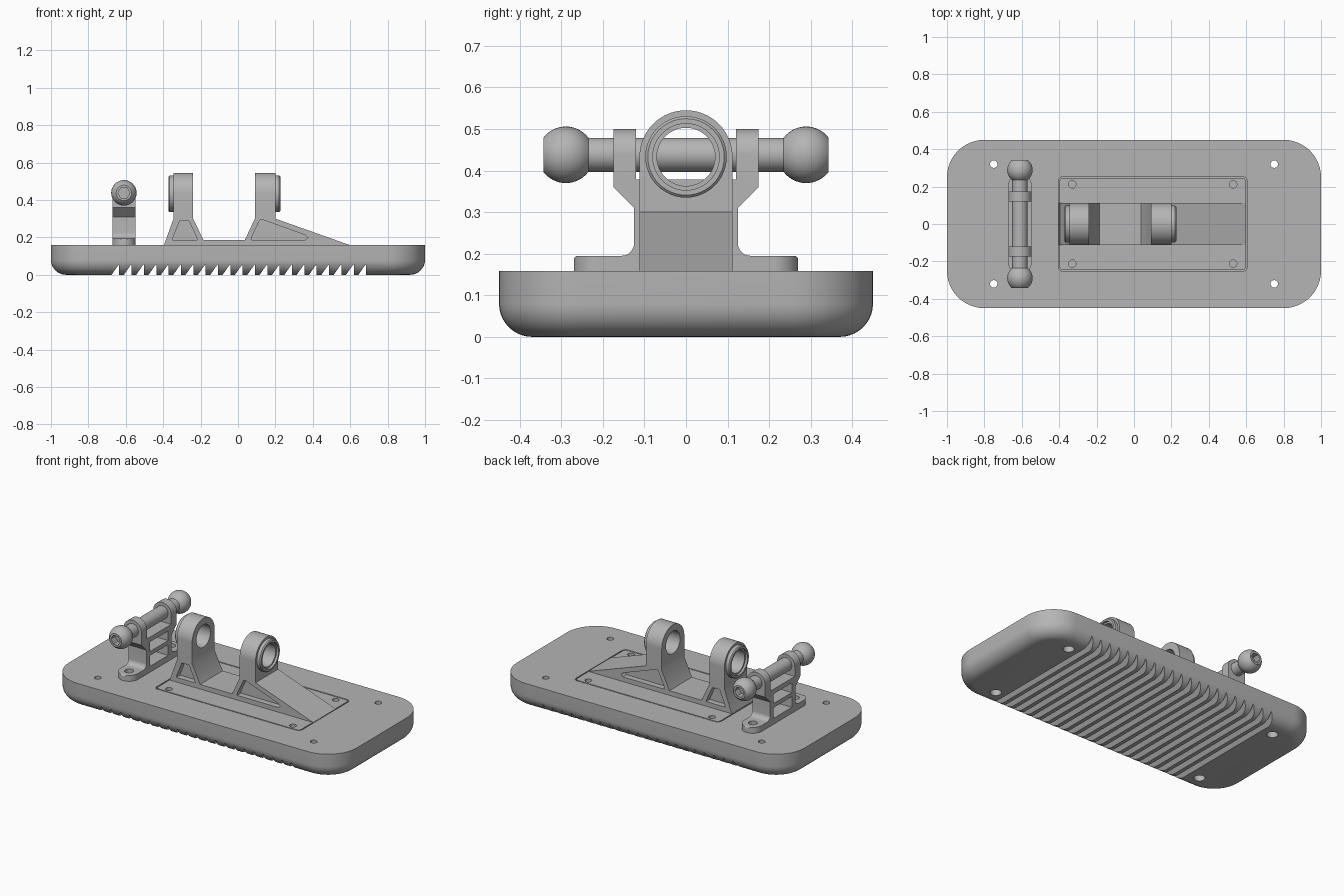
import bpy, bmesh, math
from mathutils import Matrix

if "Cube" in bpy.data.objects:
    bpy.data.objects.remove(bpy.data.objects["Cube"], do_unlink=True)

grey = bpy.data.materials.new("plain grey")
grey.use_nodes = True
COL = (0.46, 0.46, 0.46, 1)
grey.diffuse_color = COL
grey.node_tree.nodes["Principled BSDF"].inputs["Base Color"].default_value = COL

TOP = 0.158          # top of the base
BORE_Z = 0.433       # axis of the clevis bores
ROD_X, ROD_Z = -0.61, 0.438


def finish(name, bm):
    bmesh.ops.recalc_face_normals(bm, faces=bm.faces)
    me = bpy.data.meshes.new(name)
    bm.to_mesh(me)
    bm.free()
    me.materials.append(grey)
    ob = bpy.data.objects.new(name, me)
    bpy.context.collection.objects.link(ob)
    return ob


def arc(cx, cy, r, a0, a1, n=12):
    angles = [math.radians(a0 + (a1 - a0) * i / n) for i in range(n + 1)]
    return [(cx + r * math.cos(a), cy + r * math.sin(a)) for a in angles]


def rounded_rect(hx, hy, r, cx=0, n=12):
    pts = []
    for k, (sx, sy) in enumerate([(1, 1), (-1, 1), (-1, -1), (1, -1)]):
        pts += arc(cx + sx * (hx - r), sy * (hy - r), r, 90 * k, 90 * k + 90, n)
    return pts


def place(axis, u, v, w):
    return {"x": (w, u, v), "y": (u, w, v), "z": (u, v, w)}[axis]


def prism(name, outlines, axis, lo, hi):
    """Extrude one or more outlines along an axis."""
    bm = bmesh.new()
    for pts in outlines:
        a, b = [[bm.verts.new(place(axis, u, v, w)) for u, v in pts] for w in (lo, hi)]
        bm.faces.new(a)
        bm.faces.new(b)
        for i in range(len(pts)):
            j = (i + 1) % len(pts)
            bm.faces.new((a[i], a[j], b[j], b[i]))
    return finish(name, bm)


def cylinders(name, centres, r, axis, lo, hi, n=32):
    return prism(name, [arc(u, v, r, 0, 360, n)[:-1] for u, v in centres], axis, lo, hi)


def boolean(ob, tool, op="DIFFERENCE"):
    tool.hide_render = True
    mod = ob.modifiers.new("cut", "BOOLEAN")
    mod.object, mod.operation, mod.solver = tool, op, "EXACT"
    bpy.ops.object.select_all(action="DESELECT")
    bpy.context.view_layer.objects.active = ob
    ob.select_set(True)
    bpy.ops.object.modifier_apply(modifier=mod.name)
    bpy.data.objects.remove(tool, do_unlink=True)


def mirrored(half):
    return half + [(-u, v) for u, v in reversed(half)]


# Base: rounded slab with a filleted underside
bm = bmesh.new()
fillet = 0.08
levels = [(fillet - u, v) for u, v in arc(0, fillet, fillet, -90, 0, 10)] + [(0, TOP)]
rings = [[bm.verts.new((x, y, z)) for x, y in rounded_rect(1 - d, 0.45 - d, 0.2 - d)]
         for d, z in levels]
for a, b in zip(rings, rings[1:]):
    for i in range(len(a)):
        j = (i + 1) % len(a)
        bm.faces.new((a[i], a[j], b[j], b[i]))
bm.faces.new(rings[0])
bm.faces.new(rings[-1])
base = finish("base", bm)

# Saw-tooth grip grooves across the underside
pitch, right = 0.066, -0.635
teeth = [[(x - 0.055, -0.02), (x, -0.02), (x, 0.055), (x - 0.006, 0.05)]
         for x in (right + pitch * i for i in range(21))]
boolean(base, prism("groove_cutter", teeth, "y", -0.6, 0.6))

# Corner bolt holes, wider from below
corners = [(sx * 0.75, sy * 0.32) for sx in (-1, 1) for sy in (-1, 1)]
boolean(base, cylinders("bolt_cutter", corners, 0.02, "z", -0.1, 0.3))
boolean(base, cylinders("counterbore_cutter", corners, 0.032, "z", -0.1, 0.09))

# Recess holding the bracket plate
boolean(base, prism("recess_cutter", [rounded_rect(0.505, 0.253, 0.026, 0.1, 5)], "z", 0.12, 0.3))

# Bracket plate, flush with the base
plate = prism("bracket_plate", [rounded_rect(0.498, 0.246, 0.02, 0.1, 5)], "z", 0.12, TOP)
screws = [(x, y) for x in (-0.33, 0.53) for y in (-0.212, 0.212)]
boolean(plate, cylinders("screw_cutter", screws, 0.02, "z", 0.135, 0.3, 24))

# Clevis bracket: side profile trimmed to a round-topped section
side = [(-0.4, 0.15), (-0.396, TOP), (-0.345, 0.3), (-0.345, 0.6), (-0.24, 0.6), (-0.24, 0.3),
        (-0.185, 0.187), (0.037, 0.187), (0.09, 0.3), (0.09, 0.6), (0.2, 0.6), (0.2, 0.3),
        (0.6, TOP), (0.6, 0.15)]
bracket = prism("clevis_bracket", [side], "y", -0.2, 0.2)
section = [(-0.112, 0.1), (0.112, 0.1)] + arc(0, BORE_Z, 0.112, 0, 180, 40)
boolean(bracket, prism("section_cutter", [section], "x", -1, 1), "INTERSECT")
boolean(bracket, cylinders("bore_cutter", [(0, BORE_Z)], 0.07, "x", -1, 1, 48))

# Lightening pockets on both flanks
pockets = [[(-0.35, 0.187), (-0.218, 0.187), (-0.228, 0.215), (-0.262, 0.287), (-0.312, 0.287),
            (-0.345, 0.205)],
           [(0.072, 0.187), (0.36, 0.187), (0.372, 0.2), (0.36, 0.212), (0.127, 0.296),
            (0.115, 0.29), (0.075, 0.205)]]
for s in (-1, 1):
    lo, hi = sorted((s * 0.075, s * 0.2))
    boolean(bracket, prism("pocket_cutter", pockets, "y", lo, hi))

# Bushing collars on the outer faces of the two lugs
for name, inner, outer, s in (("right_collar", -0.345, -0.372, -1), ("left_collar", 0.2, 0.226, 1)):
    bm = bmesh.new()
    ring = [(inner, 0.07), (inner, 0.098), (outer - s * 0.006, 0.098), (outer, 0.092),
            (outer, 0.08), (outer - s * 0.014, 0.08), (outer - s * 0.014, 0.07)]
    vs = [bm.verts.new((x, 0, BORE_Z + r)) for x, r in ring]
    es = [bm.edges.new((vs[i - 1], vs[i])) for i in range(len(vs))]
    bmesh.ops.spin(bm, geom=vs + es, cent=(0, 0, BORE_Z), axis=(1, 0, 0),
                   angle=math.tau, steps=48, use_duplicate=False)
    bmesh.ops.remove_doubles(bm, verts=bm.verts, dist=1e-5)
    finish(name, bm)

# Rod mount: end profile trimmed by round lugs and round feet
half = ([(0.27, 0.15)] + arc(0.26, 0.185, 0.01, 0, 90, 4) + arc(0.155, 0.225, 0.03, 270, 180, 8)
        + [(0.125, 0.31), (0.175, 0.36), (0.175, 0.6), (0.12, 0.6), (0.12, 0.378)])
mount = prism("rod_mount", [mirrored(half)], "x", ROD_X - 0.2, ROD_X + 0.2)
lug = [(ROD_X - 0.062, 0.1), (ROD_X + 0.062, 0.1)] + arc(ROD_X, ROD_Z, 0.062, 0, 180, 32)
boolean(mount, prism("lug_cutter", [lug], "y", -1, 1), "INTERSECT")
boolean(mount, prism("foot_cutter", [rounded_rect(0.062, 0.27, 0.0615, ROD_X)], "z", 0.1, 1),
        "INTERSECT")
windows = [[(-w, lo), (w, lo), (w, hi), (-w, hi)] for w, lo, hi in
           ((0.09, 0.195, 0.262), (0.09, 0.288, 0.348))]
boolean(mount, prism("window_cutter", windows, "x", -1, 1))
feet = [(ROD_X, s * 0.208) for s in (-1, 1)]
boolean(mount, cylinders("foot_hole_cutter", feet, 0.026, "z", 0.162, 0.24))

# Rod with a truncated ball on each end
BALL, ROD, END = 0.068, 0.041, 0.343
end_angle = math.degrees(math.acos((END - 0.289) / BALL))
root_angle = 180 - math.degrees(math.asin(ROD / BALL))
ball = arc(0.289, 0, BALL, end_angle, root_angle, 16)
half = [(END, 0)] + ball
profile = half + [(-y, r) for y, r in reversed(half)]
bm = bmesh.new()
vs = [bm.verts.new((ROD_X, y, ROD_Z + r)) for y, r in profile]
es = [bm.edges.new(pair) for pair in zip(vs, vs[1:])]
bmesh.ops.spin(bm, geom=vs + es, cent=(ROD_X, 0, ROD_Z), axis=(0, 1, 0),
               angle=math.tau, steps=40, use_duplicate=False)
bmesh.ops.remove_doubles(bm, verts=bm.verts, dist=1e-5)
rod = finish("ball_rod", bm)

# Hexagonal sockets in the ball ends
for s in (-1, 1):
    lo, hi = sorted((s * 0.3, s * 0.4))
    boolean(rod, cylinders("socket_cutter", [(ROD_X, ROD_Z)], 0.032, "y", lo, hi, 6))

# Smooth the round surfaces, keep the edges crisp
bpy.ops.object.select_all(action="DESELECT")
for ob in bpy.context.collection.objects:
    if ob.type == "MESH":
        ob.select_set(True)
        bpy.context.view_layer.objects.active = ob
bpy.ops.object.shade_smooth_by_angle(angle=math.radians(30))
